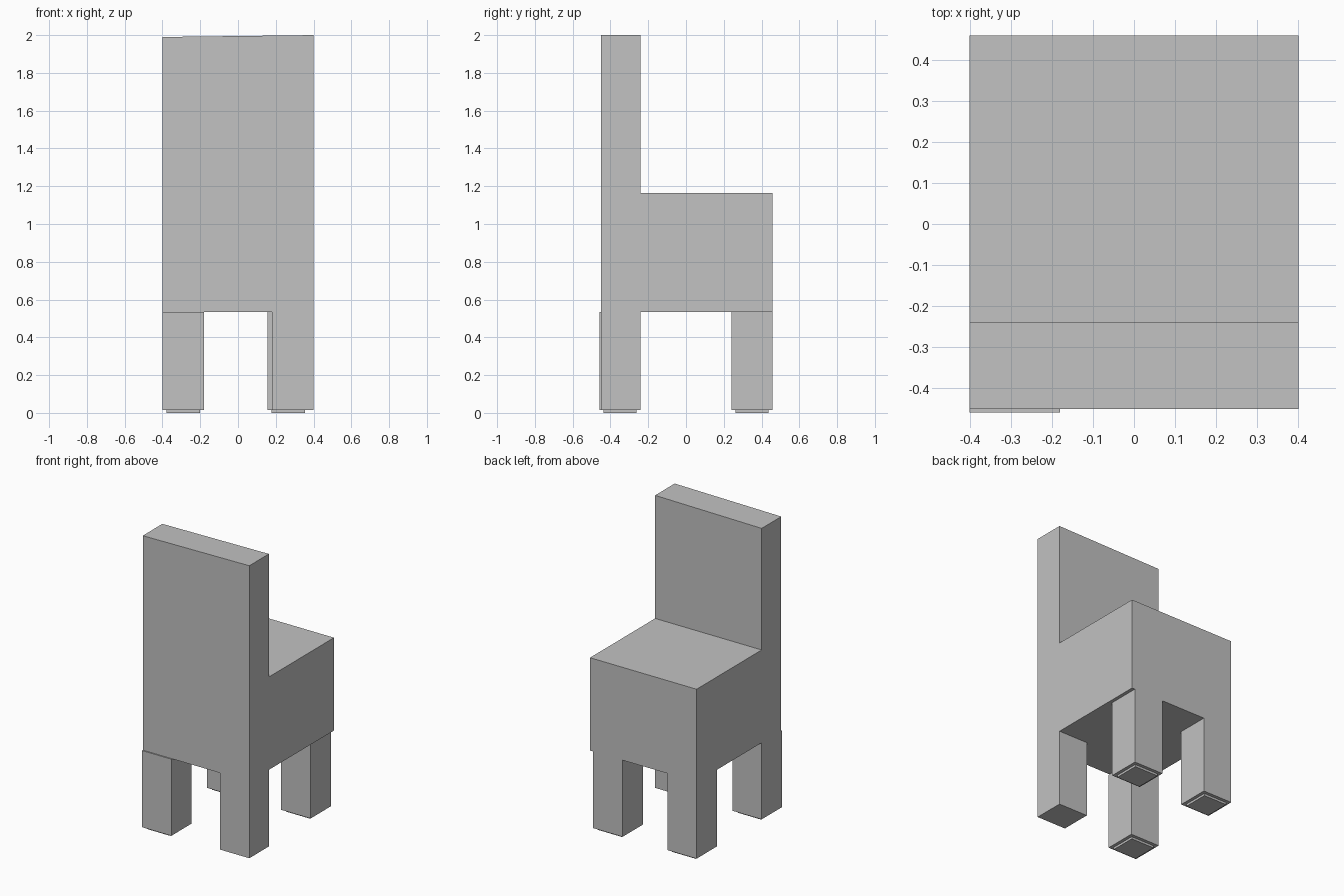
import bpy
import bmesh

cube = bpy.data.objects.get("Cube")
if cube:
    bpy.data.objects.remove(cube, do_unlink=True)

# One plain grey for the whole chair
grey = bpy.data.materials.new("plain_grey")
grey.use_nodes = True
colour = (0.54, 0.54, 0.54, 1)
grey.diffuse_color = colour
grey.node_tree.nodes["Principled BSDF"].inputs["Base Color"].default_value = colour


def finish(name, bm):
    bmesh.ops.recalc_face_normals(bm, faces=bm.faces)
    mesh = bpy.data.meshes.new(name)
    bm.to_mesh(mesh)
    bm.free()
    mesh.materials.append(grey)
    obj = bpy.data.objects.new(name, mesh)
    bpy.context.collection.objects.link(obj)
    return obj


def extrude_profile(name, profile, x0, x1):
    """Sweep a closed (y, z) outline from x0 to x1."""
    bm = bmesh.new()
    face = bm.faces.new([bm.verts.new((x0, y, z)) for y, z in profile])
    swept = bmesh.ops.extrude_face_region(bm, geom=[face])["geom"]
    verts = [v for v in swept if isinstance(v, bmesh.types.BMVert)]
    bmesh.ops.translate(bm, verts=verts, vec=(x1 - x0, 0, 0))
    return finish(name, bm)


def box(name, x, y, z):
    outline = [(y[0], z[0]), (y[1], z[0]), (y[1], z[1]), (y[0], z[1])]
    return extrude_profile(name, outline, *x)


FRONT, REAR, HALF = -0.45, 0.458, 0.4
SEAT_BOTTOM, SEAT_TOP, FOOT = 0.535, 1.165, 0.015

# Seat block and backrest share one L-shaped outline
body = extrude_profile("seat_and_backrest", [
    (FRONT, SEAT_BOTTOM), (REAR, SEAT_BOTTOM), (REAR, SEAT_TOP),
    (-0.24, SEAT_TOP), (-0.24, 2), (FRONT, 2)], -HALF, HALF)

# The top edge dips slightly on one side
for v in body.data.vertices:
    if v.co.z > 1.9 and v.co.x < 0:
        v.co.z = 1.99

# Legs: x range, y range, has a foot pad
legs = {
    "front_right": ((-HALF, -0.18), (-0.458, -0.24), True),
    "front_left": ((0.18, HALF), (FRONT, -0.24), False),
    "rear_right": ((-HALF, -0.18), (0.24, REAR), True),
    "rear_left": ((0.155, 0.377), (0.24, REAR), True),
}
for name, (x, y, padded) in legs.items():
    box(name + "_leg", x, y, (FOOT, SEAT_BOTTOM))
    if padded:
        inset = 0.022
        box(name + "_foot_pad", (x[0] + inset, x[1] - inset),
            (y[0] + inset, y[1] - inset), (0, FOOT))
